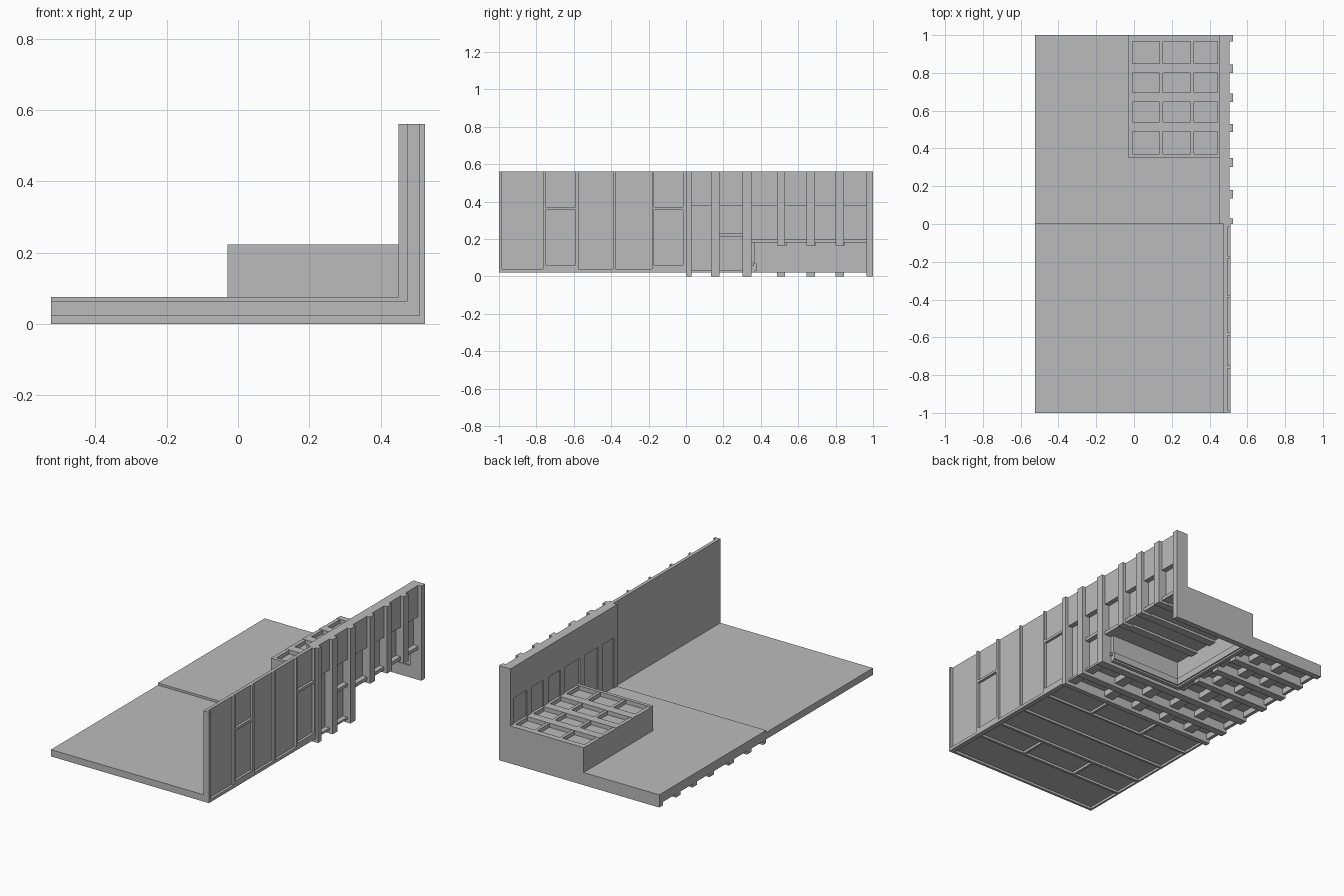
import bpy, bmesh

grey = bpy.data.materials.new("plain_grey")
grey.diffuse_color = (0.5, 0.5, 0.5, 1)


def make(name, boxes):
    """One object from a list of (x0, x1, y0, y1, z0, z1) boxes."""
    bm = bmesh.new()
    for x0, x1, y0, y1, z0, z1 in boxes:
        vs = bmesh.ops.create_cube(bm, size=1)["verts"]
        for v in vs:
            v.co.x = x1 if v.co.x > 0 else x0
            v.co.y = y1 if v.co.y > 0 else y0
            v.co.z = z1 if v.co.z > 0 else z0
    me = bpy.data.meshes.new(name)
    bm.to_mesh(me)
    bm.free()
    me.materials.append(grey)
    ob = bpy.data.objects.new(name, me)
    bpy.context.collection.objects.link(ob)


L = -0.525                      # open left edge

# ---------- front half: thin floor and wall with slim ribs ----------
make("front_floor_panel", [(L, 0.495, -1, 0, 0.036, 0.062)])
make("front_wall_panel", [(0.475, 0.495, -1, 0, 0.036, 0.56)])

front_ribs = [(-1, -0.985), (-0.765, -0.75), (-0.592, -0.575),
              (-0.39, -0.378), (-0.182, -0.17), (-0.015, 0)]
make("front_floor_ribs", [(L, 0.51, a, b, 0.022, 0.05) for a, b in front_ribs])
make("front_wall_ribs", [(0.48, 0.51, a, b, 0.022, 0.56) for a, b in front_ribs])

# cross rails in two of the bays, plus bottom corner rail
rails = [(0.48, 0.51, -1, 0, 0.022, 0.04)]
for a, b in ((-0.75, -0.592), (-0.17, -0.015)):
    rails += [(0.48, 0.51, a, b, 0.355, 0.37), (0.48, 0.51, a, b, 0.04, 0.06),
              (-0.2, -0.185, a, b, 0.022, 0.05), (0.16, 0.175, a, b, 0.022, 0.05)]
rails.append((L, L + 0.012, -1, 0, 0.022, 0.05))
make("front_cross_rails", rails)

# ---------- back half: thick ribbed floor ----------
studs = [(0, 0.03), (0.135, 0.18), (0.302, 0.35), (0.487, 0.53),
         (0.645, 0.69), (0.80, 0.845), (0.965, 1.0)]
bays = [(studs[i][1], studs[i + 1][0]) for i in range(len(studs) - 1)]

make("back_floor_panel", [(L, 0.47, 0, 0.36, 0.055, 0.075),
                          (L, -0.02, 0.35, 1, 0.055, 0.075)])
joists = []
for a, b in studs:
    end = 0.525 if b <= 0.35 or b == 1.0 else -0.03
    joists.append((L, end, a, b, 0, 0.07))
make("back_floor_joists", joists)

blocks = [(L, L + 0.02, 0, 1, 0.02, 0.06)]
for i, (a, b) in enumerate(bays):
    shift = 0.05 * (i % 2)
    xs = [-0.40, -0.24] if i > 1 else [-0.40, -0.22, -0.02, 0.18]
    blocks += [(x + shift, x + shift + 0.06, a, b, 0.02, 0.06) for x in xs]
    if i > 1:                   # rim along the bench cavity
        blocks.append((-0.07, -0.03, a, b, 0.03, 0.07))
make("back_floor_blocks", blocks)

# ---------- back wall ----------
make("back_wall_studs", [(0.45, 0.525, a, b, 0 if b <= 0.35 or b == 1.0 else 0.165, 0.56)
                         for a, b in studs])
make("back_wall_top_panel", [(0.45, 0.505, 0, 1, 0.39, 0.56)])

wall = []
for i, (a, b) in enumerate(bays):
    low = 0.02 if i < 2 else 0.18
    wall.append((0.458, 0.475, a, b, low, 0.395))       # recessed infill
    wall.append((0.45, 0.505, a, b, 0.375, 0.395))      # header
    wall.append((0.45, 0.505, a, b, low, low + (0.012 if i < 2 else 0.02)))  # sill
wall.append((0.46, 0.505, *bays[1], 0.213, 0.232))      # mid rail
make("back_wall_infill", wall)

# ---------- raised bench: hollow, open below ----------
make("bench_sides", [(-0.03, -0.008, 0.35, 1, 0.02, 0.22),
                     (-0.03, 0.46, 0.35, 0.37, 0.02, 0.22),
                     (-0.03, 0.46, 0.975, 1, 0, 0.222)])

beams = [(-0.03, 0.46, a, b, 0.165, 0.222) for a, b in
         ((0.35, 0.37), (0.49, 0.54), (0.645, 0.695), (0.80, 0.85), (0.965, 1.0))]
make("bench_beams", beams)
make("bench_cross_strips", [(x, x + 0.018, 0.36, 0.99, 0.18, 0.22)
                            for x in (-0.03, 0.135, 0.30, 0.442)])
make("bench_recessed_panels", [(-0.02, 0.46, 0.36, 0.99, 0.18, 0.197)])
make("bench_cavity_ledge", [(-0.03, -0.0, 0.35, 0.975, 0.03, 0.07),
                            (-0.03, 0.46, 0.35, 0.378, 0.03, 0.07)])
